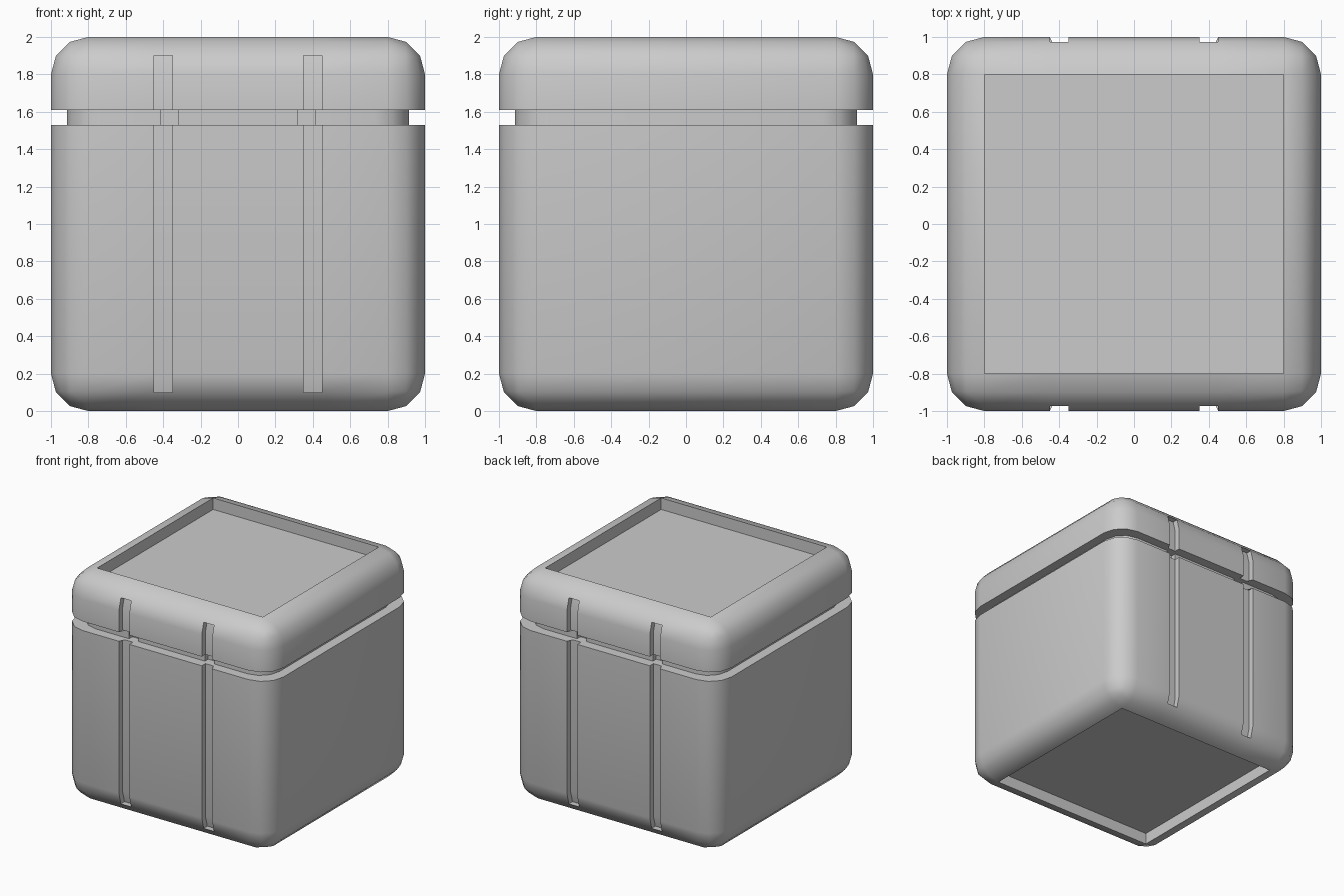
import bpy, bmesh, math
from mathutils import Vector, Matrix

if "Cube" in bpy.data.objects:
    bpy.data.objects.remove(bpy.data.objects["Cube"])

RADIUS = 0.2            # rounded edge radius
GAP = (1.53, 1.61)      # lid gap heights
GAP_SCALE = 0.915       # inset of the lid gap
SLOT = (0.35, 0.45)     # slot sides, mirrored in x
SLOT_DEPTH = 0.05
RECESS = 0.1            # depth of top and bottom panels


def cut(bm, co, no):
    bmesh.ops.bisect_plane(bm, geom=bm.verts[:] + bm.edges[:] + bm.faces[:],
                           dist=1e-5, plane_co=co, plane_no=no)


def extrude(bm, faces):
    """Extrude a face region, drop the old faces, return the new verts."""
    res = bmesh.ops.extrude_face_region(bm, geom=faces)
    old = [f for f in faces if f.is_valid]
    if old:
        bmesh.ops.delete(bm, geom=old, context='FACES_ONLY')
    return [g for g in res["geom"] if isinstance(g, bmesh.types.BMVert)]


# Rounded cube body
bm = bmesh.new()
bmesh.ops.create_cube(bm, size=2, matrix=Matrix.Translation((0, 0, 1)))
bmesh.ops.bevel(bm, geom=bm.edges[:], offset=RADIUS, offset_type='OFFSET',
                segments=3, profile=0.5, affect='EDGES')

# Recessed square panels on top and bottom
for s in (1, -1):
    bm.normal_update()
    panel = [f for f in bm.faces if f.normal.z * s > 0.99]
    bmesh.ops.translate(bm, verts=extrude(bm, panel), vec=(0, 0, -s * RECESS))

# Cut lines for the lid gap and the slots
for z in GAP:
    cut(bm, (0, 0, z), (0, 0, 1))
for x in SLOT:
    for s in (1, -1):
        cut(bm, (s * x, 0, 0), (1, 0, 0))

# Vertical slots in front and back
for s in (1, -1):
    bm.normal_update()
    strip = []
    for f in bm.faces:
        c = f.calc_center_median()
        if (f.normal.y * s > 0.9 and c.y * s > 0.95
                and SLOT[0] < abs(c.x) < SLOT[1] and 0.1 < c.z < 1.9):
            strip.append(f)
    bmesh.ops.translate(bm, verts=extrude(bm, strip), vec=(0, -s * SLOT_DEPTH, 0))

# Gap under the lid, running all round
band = [f for f in bm.faces if GAP[0] < f.calc_center_median().z < GAP[1]]
bmesh.ops.scale(bm, verts=extrude(bm, band), vec=(GAP_SCALE, GAP_SCALE, 1))

bmesh.ops.remove_doubles(bm, verts=bm.verts[:], dist=1e-5)
bmesh.ops.recalc_face_normals(bm, faces=bm.faces[:])
mesh = bpy.data.meshes.new("lidded_box")
bm.to_mesh(mesh)
bm.free()
box = bpy.data.objects.new("lidded_box", mesh)
bpy.context.collection.objects.link(box)

# Smooth shading with sharp cut edges
bpy.context.view_layer.objects.active = box
box.select_set(True)
bpy.ops.object.shade_smooth_by_angle(angle=math.radians(40))
